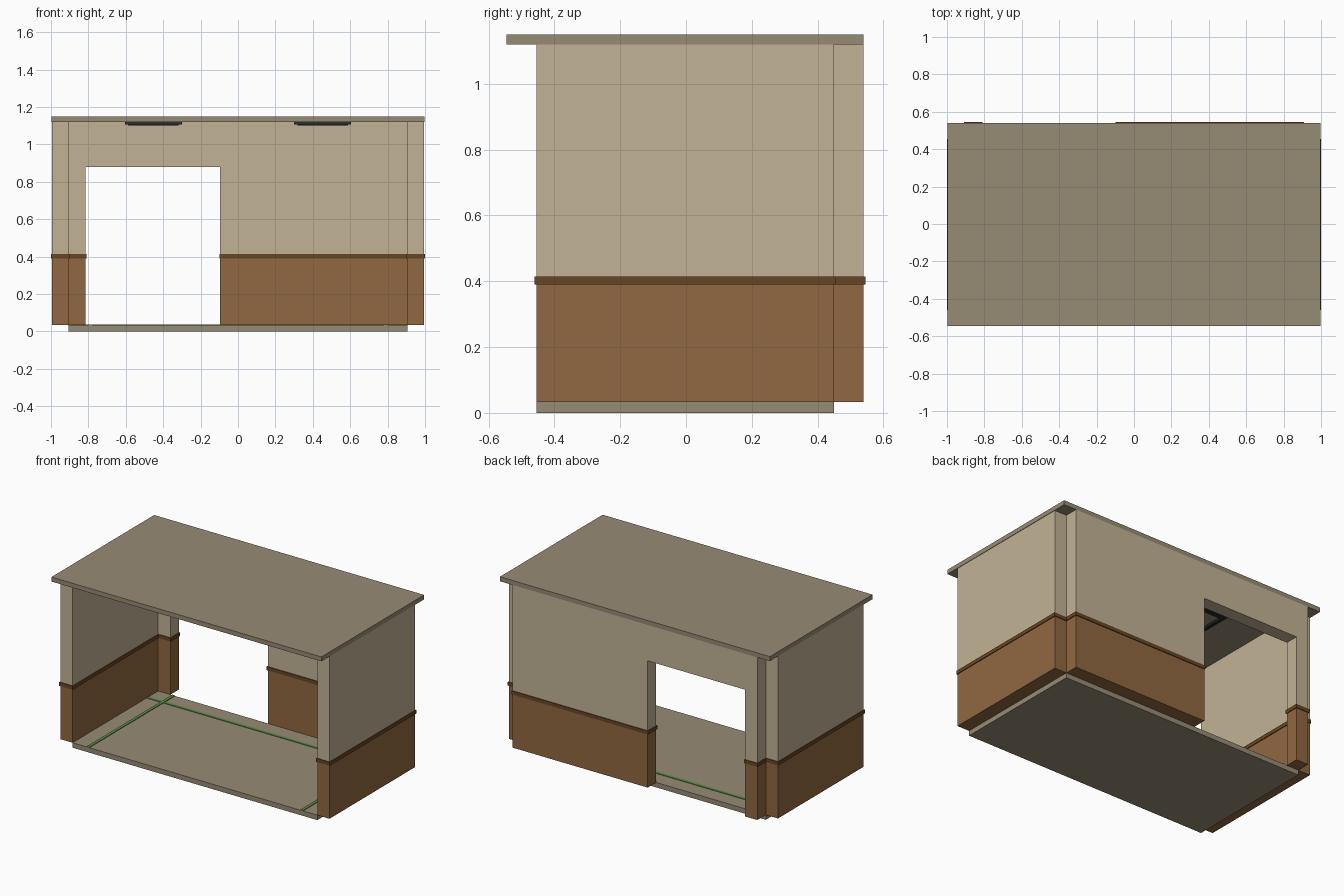
import bpy, bmesh

if "Cube" in bpy.data.objects:
    bpy.data.objects.remove(bpy.data.objects["Cube"])


def material(name, rgb):
    m = bpy.data.materials.new(name)
    m.diffuse_color = (*rgb, 1)
    m.use_nodes = True
    m.node_tree.nodes["Principled BSDF"].inputs["Base Color"].default_value = m.diffuse_color
    return m


BEIGE = material("beige plaster", (0.54, 0.45, 0.30))
BROWN = material("brown wainscot", (0.277, 0.14, 0.052))
TRIM = material("dark brown trim", (0.138, 0.061, 0.019))
STONE = material("taupe slab", (0.31, 0.258, 0.178))
GREEN = material("green line", (0.10, 0.27, 0.06))
DARK = material("charcoal", (0.027, 0.027, 0.03))

FLOOR_TOP, RAIL_Z, WALL_TOP = 0.033, 0.40, 1.12


def finish(name, bm, mats):
    bmesh.ops.recalc_face_normals(bm, faces=bm.faces[:])
    me = bpy.data.meshes.new(name)
    bm.to_mesh(me)
    bm.free()
    for m in mats:
        me.materials.append(m)
    ob = bpy.data.objects.new(name, me)
    bpy.context.collection.objects.link(ob)
    return ob


def prism(name, outline, y0, y1, mats):
    """Extrude an x-z outline along y; with two materials, split at the rail."""
    bm = bmesh.new()
    face = bm.faces.new([bm.verts.new((x, y0, z)) for x, z in outline])
    out = bmesh.ops.extrude_face_region(bm, geom=[face])
    for v in out["geom"]:
        if isinstance(v, bmesh.types.BMVert):
            v.co.y = y1
    if len(mats) > 1:
        bmesh.ops.bisect_plane(bm, geom=bm.verts[:] + bm.edges[:] + bm.faces[:],
                               plane_co=(0, 0, RAIL_Z), plane_no=(0, 0, 1))
        for f in bm.faces:
            f.material_index = int(f.calc_center_median().z < RAIL_Z)
    return finish(name, bm, mats)


def box(name, x0, x1, y0, y1, z0, z1, *mats):
    return prism(name, [(x0, z0), (x1, z0), (x1, z1), (x0, z1)], y0, y1, mats)


def rail(name, x0, x1, y0, y1):
    e = 0.005
    box(name, x0 - e, x1 + e, y0 - e, y1 + e, 0.39, 0.414, TRIM)


def frame(name, cx, half, width, z0, z1):
    """Square ceiling frame with an open middle."""
    bm = bmesh.new()
    rings = []
    for h in (half, half - width):
        for z in (z0, z1):
            rings.append([bm.verts.new((cx + sx * h, sy * h, z))
                          for sx, sy in ((-1, -1), (1, -1), (1, 1), (-1, 1))])
    ob, ot, ib, it = rings
    for a, b in ((ob, ot), (ot, it), (it, ib), (ib, ob)):
        for i in range(4):
            j = (i + 1) % 4
            bm.faces.new((a[i], a[j], b[j], b[i]))
    finish(name, bm, [DARK])


# Floor and roof slabs
box("floor", -0.905, 0.905, -0.455, 0.45, 0, FLOOR_TOP, STONE)
box("roof", -0.998, 0.998, -0.545, 0.54, WALL_TOP, 1.15, STONE)

# Side walls with rails, floor lines and ceiling frames, left and right
for s, side in ((-1, "left"), (1, "right")):
    x0, x1 = sorted((s * 0.905, s * 0.995))
    box(side + "_wall", x0, x1, -0.455, 0.45, FLOOR_TOP, WALL_TOP, BEIGE, BROWN)
    rail(side + "_rail", x0, x1, -0.455, 0.45)
    box(side + "_floor_line", s * 0.79 - 0.01, s * 0.79 + 0.01, -0.455, 0.45,
        FLOOR_TOP, FLOOR_TOP + 0.004, GREEN)
    frame(side + "_ceiling_frame", s * 0.4525, 0.1525, 0.025, 1.106, WALL_TOP)
    frame(side + "_ceiling_lip", s * 0.4525, 0.135, 0.015, 1.10, 1.112)

# Back wall with a door opening
prism("back_wall", [(-0.905, FLOOR_TOP), (-0.815, FLOOR_TOP), (-0.815, 0.88),
                    (-0.095, 0.88), (-0.095, FLOOR_TOP), (0.905, FLOOR_TOP),
                    (0.905, WALL_TOP), (-0.905, WALL_TOP)], 0.45, 0.54, [BEIGE, BROWN])
rail("back_rail_short", -0.905, -0.815, 0.45, 0.54)
rail("back_rail_long", -0.095, 0.905, 0.45, 0.54)

# Floor line along the back
box("back_floor_line", -0.905, 0.905, 0.325, 0.345, FLOOR_TOP, FLOOR_TOP + 0.0035, GREEN)
